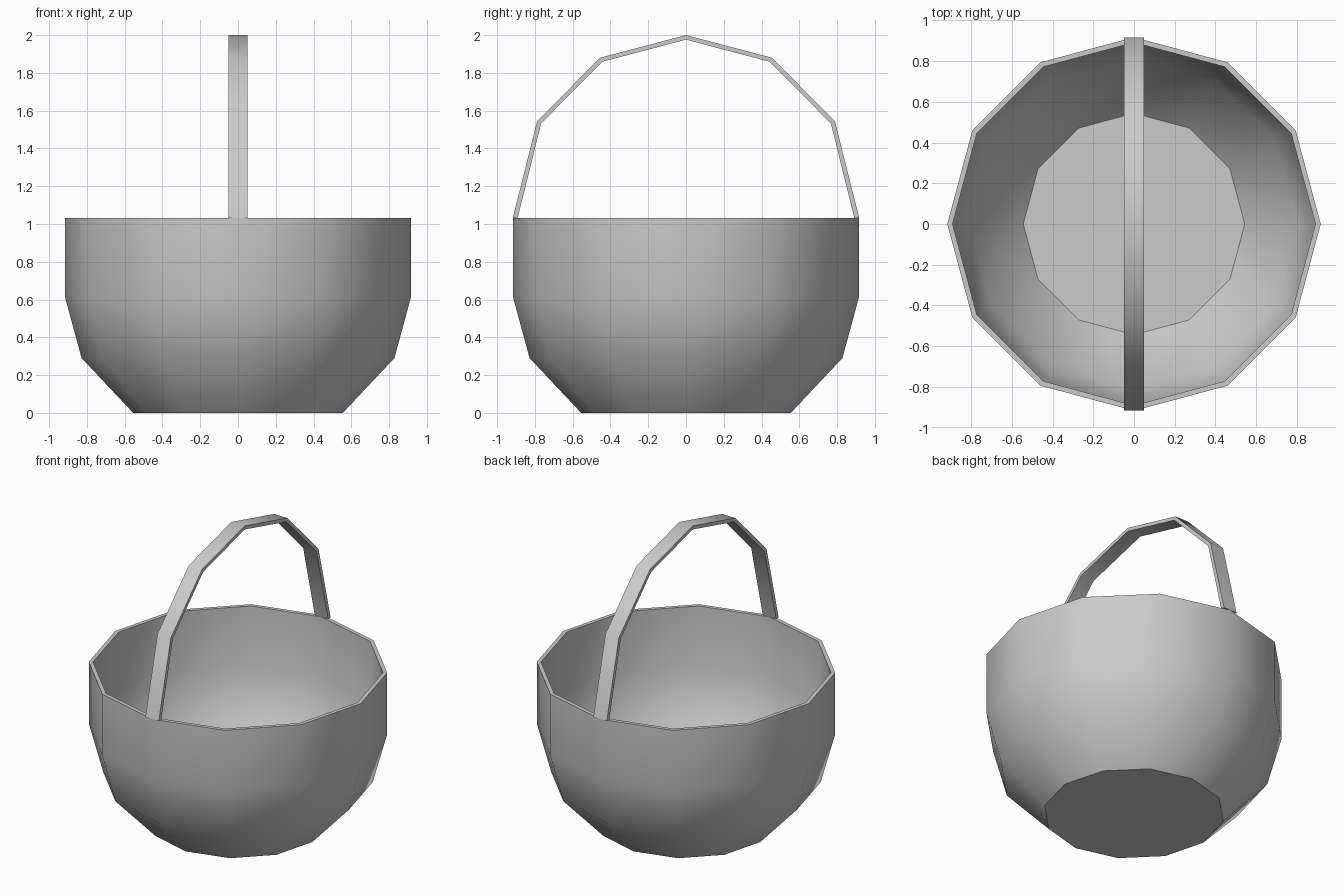
import bpy, bmesh
from math import sin, cos, tau, radians

if "Cube" in bpy.data.objects:
    bpy.data.objects.remove(bpy.data.objects["Cube"])

SIDES = 12


def finish(name, bm):
    bmesh.ops.recalc_face_normals(bm, faces=bm.faces)
    mesh = bpy.data.meshes.new(name)
    bm.to_mesh(mesh)
    bm.free()
    obj = bpy.data.objects.new(name, mesh)
    bpy.context.collection.objects.link(obj)
    bpy.ops.object.select_all(action='DESELECT')
    obj.select_set(True)
    bpy.context.view_layer.objects.active = obj
    bpy.ops.object.shade_smooth_by_angle(angle=radians(40))
    return obj


def bridge(bm, a, b):
    n = len(a)
    for i in range(n):
        j = (i + 1) % n
        bm.faces.new((a[i], a[j], b[j], b[i]))


# Basket bowl: twelve-sided lathe, outer wall up, over the rim, inner wall down
profile = [(0.555, 0), (0.828, 0.29), (0.917, 0.617), (0.917, 1.032),
           (0.891, 1.032), (0.891, 0.62), (0.806, 0.303), (0.544, 0.025)]
bm = bmesh.new()
rings = [[bm.verts.new((r * cos(tau * i / SIDES), r * sin(tau * i / SIDES), z))
          for i in range(SIDES)] for r, z in profile]
for a, b in zip(rings, rings[1:]):
    bridge(bm, a, b)
bm.faces.new(rings[0])
bm.faces.new(rings[-1])
finish("basket_bowl", bm)

# Handle: flat strap following a half twelve-gon arch across the rim
half_width = 0.05
half_outer = [(0.917, 1.032), (0.788, 1.545), (0.455, 1.88)]
half_inner = [(0.891, 1.032), (0.767, 1.532), (0.443, 1.859)]


def arch(half, top):
    return half + [(0, top)] + [(-y, z) for y, z in reversed(half)]


bm = bmesh.new()
sections = []
for (yo, zo), (yi, zi) in zip(arch(half_outer, 2.0), arch(half_inner, 1.976)):
    sections.append([bm.verts.new(p) for p in (
        (-half_width, yo, zo), (half_width, yo, zo),
        (half_width, yi, zi), (-half_width, yi, zi))])
for a, b in zip(sections, sections[1:]):
    bridge(bm, a, b)
bm.faces.new(sections[0])
bm.faces.new(sections[-1])
finish("handle", bm)
